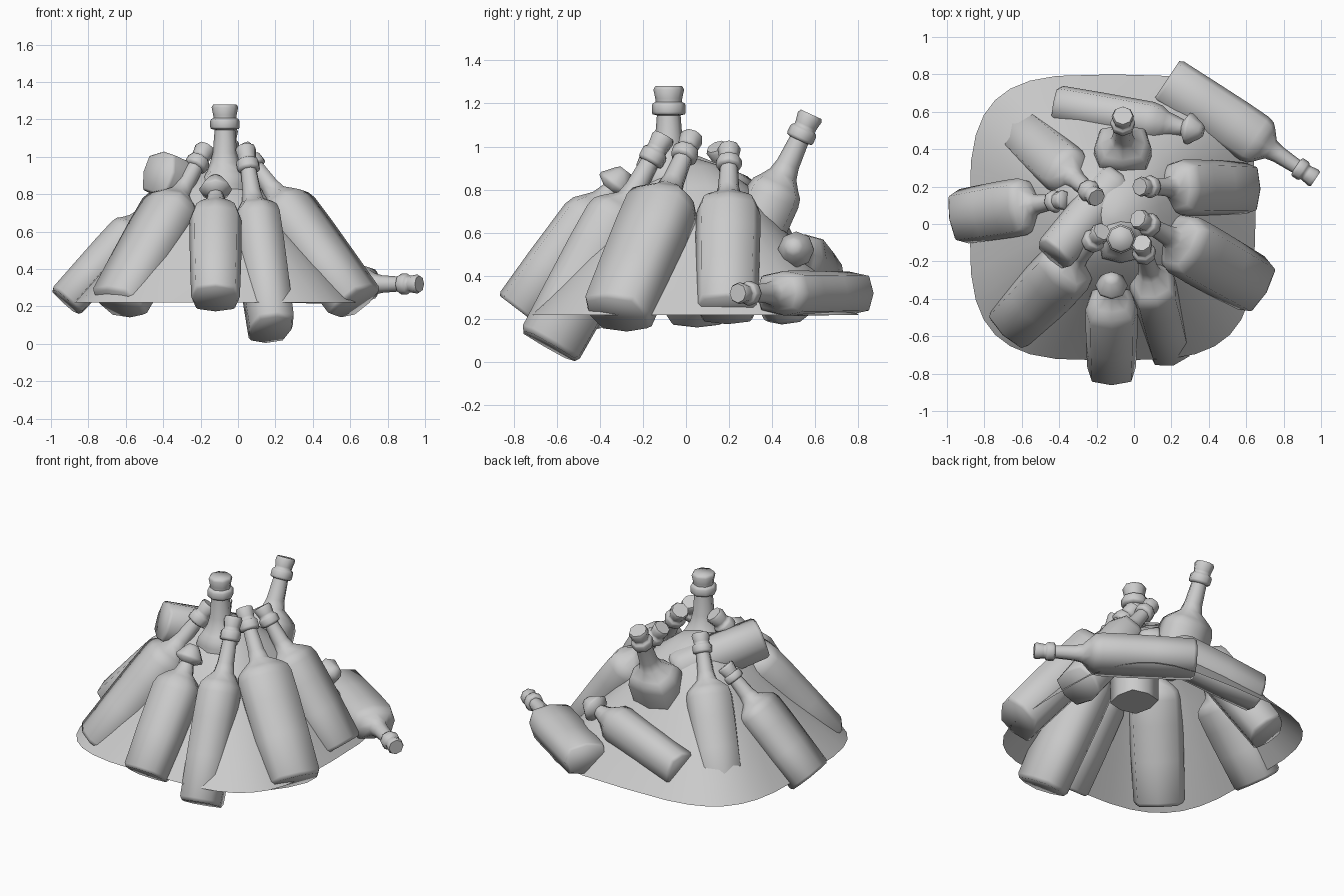
import bpy, bmesh, math
from mathutils import Vector

if "Cube" in bpy.data.objects:
    bpy.data.objects.remove(bpy.data.objects["Cube"])


def loft(name, rings, cap_start=True, cap_end=True, angle=65):
    """Skin a list of equal-length point rings into a smooth-shaded object."""
    bm = bmesh.new()
    loops = [[bm.verts.new(p) for p in ring] for ring in rings]
    n = len(loops[0])
    for a, b in zip(loops, loops[1:]):
        for i in range(n):
            j = (i + 1) % n
            bm.faces.new((a[i], a[j], b[j], b[i]))
    if cap_start:
        bm.faces.new(loops[0][::-1])
    if cap_end:
        bm.faces.new(loops[-1])
    bmesh.ops.recalc_face_normals(bm, faces=bm.faces)
    me = bpy.data.meshes.new(name)
    bm.to_mesh(me)
    bm.free()
    ob = bpy.data.objects.new(name, me)
    bpy.context.collection.objects.link(ob)
    bpy.ops.object.select_all(action='DESELECT')
    ob.select_set(True)
    bpy.context.view_layer.objects.active = ob
    bpy.ops.object.shade_smooth_by_angle(angle=math.radians(angle))
    return ob


# Mound: open rounded-square shell
def mound():
    profile = [(1, .22), (.86, .34), (.68, .50), (.5, .66), (.33, .82), (.17, .91), (.04, .94)]
    rings = []
    for s, z in profile:
        e = 2 / (2 + 1.5 * s)
        ring = []
        for k in range(32):
            t = math.tau * k / 32
            c, d = math.cos(t), math.sin(t)
            ring.append((-.115 + .765 * s * math.copysign(abs(c) ** e, c),
                         .035 + .765 * s * math.copysign(abs(d) ** e, d), z))
        rings.append(ring)
    loft("mound", rings, cap_start=False)


# Profiles: (position along axis, share of body size) and (position, neck radius)
LONG_BODY = [(0, .86), (.02, .95), (.25, .98), (.45, 1), (.59, .99), (.63, .92), (.655, .76)]
LONG_NECK = [(.70, .064), (.75, .052), (.87, .044), (.875, .06), (.885, .063), (.915, .063),
             (.925, .058), (.93, .049), (.945, .05), (.985, .057), (1, .05)]
SHORT_BODY = [(0, .84), (.02, .93), (.3, .98), (.64, 1), (.7, .9), (.75, .65)]
SHORT_NECK = [(.79, .06), (.86, .042), (.89, .085), (.91, .085), (.98, .045), (1, .03)]


def bottle(name, base, top, w, d, neck=1.0, short=False, start=0.0, end=1.0):
    """Squarish bottle; start and end trim lengths buried in the mound."""
    base, top = Vector(base), Vector(top)
    axis = top - base
    side = axis.cross(Vector((0, 0, 1)))
    side = side.normalized() if side.length > .05 else Vector((1, 0, 0))
    up = side.cross(axis).normalized()
    body, throat = (SHORT_BODY, SHORT_NECK) if short else (LONG_BODY, LONG_NECK)
    rings = []

    def ring(t, a, b, corner):
        pts = []
        for k in range(8):
            q = math.tau * k / 8
            f = corner if k % 2 else 1
            pts.append(base + axis * t + side * (a * f * math.cos(q)) + up * (b * f * math.sin(q)))
        rings.append(pts)

    for t, s in body:                      # squared-off body
        if start <= t <= end:
            ring(t, w / 2 * s, d / 2 * s, 1.14)
    for t, r in throat:                    # round neck, collar and stopper
        if t <= end:
            ring(t, r * neck, r * neck, 1)
    loft(name, rings)


mound()

# Bottles: name, base centre, stopper end, width, depth, neck scale, short type, trims
for args in [
    ("bottle_upright", (-.07, -.08, .24), (-.07, -.08, 1.28), .25, .26, 1.25, False, .2),
    ("bottle_front", (-.12, -.775, .24), (-.12, -.28, .89), .28, .26, 1, True),
    ("bottle_front_right", (.18, -.635, .075), (.04, -.10, 1.05), .25, .33),
    ("bottle_front_left", (-.64, -.53, .215), (-.17, -.04, 1.05), .32, .27),
    ("bottle_right_front", (.63, -.32, .22), (.02, .03, 1.05), .34, .28),
    ("bottle_right", (.59, .19, .24), (.03, .20, 1.0), .30, .25, .95),
    ("bottle_left", (-.92, .04, .225), (-.37, .13, .83), .31, .22, .95),
    ("bottle_back_left", (-.61, .50, .235), (-.20, .14, 1.0), .28, .24, .95),
    ("bottle_leaning_back", (-.06, .15, .22), (-.06, .58, 1.15), .31, .26, 1.05, False, .4),
    ("bottle_inverted", (-.43, -.165, .92), (.10, .46, .66), .23, .25, 1, False, 0, .66),
    ("bottle_lying", (.175, .77, .32), (.97, .24, .32), .28, .21, .9),
    ("bottle_lying_short", (-.41, .645, .36), (.37, .495, .54), .21, .24, 1, True),
]:
    bottle(*args)
